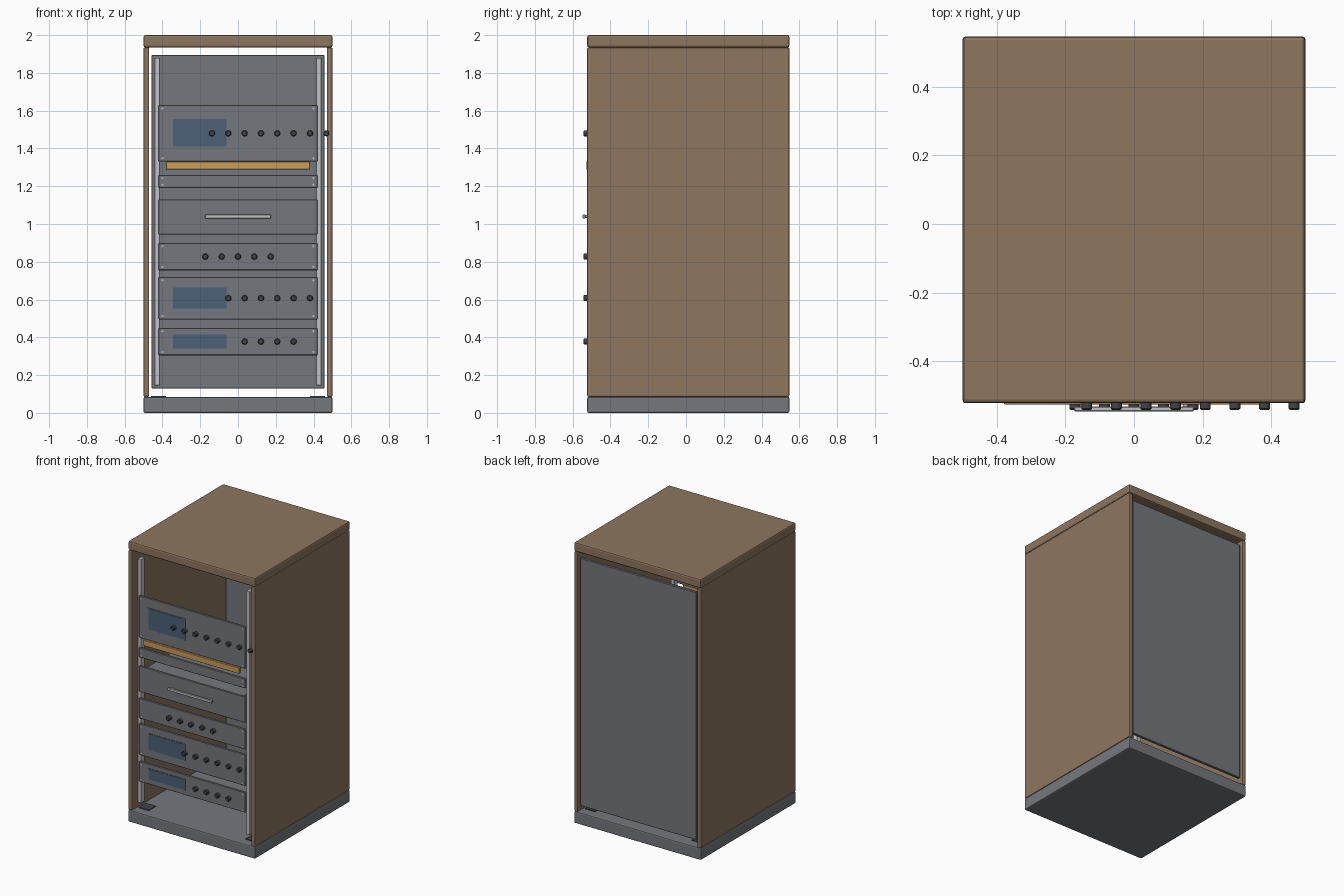
import bpy
import math

if "Cube" in bpy.data.objects:
    bpy.data.objects.remove(bpy.data.objects["Cube"], do_unlink=True)


def material(name, rgb):
    """Flat material from 0-255 display values, stored linear."""
    linear = [((c / 255 + 0.055) / 1.055) ** 2.4 for c in rgb] + [1]
    m = bpy.data.materials.new(name)
    m.use_nodes = True
    m.diffuse_color = linear
    m.node_tree.nodes["Principled BSDF"].inputs["Base Color"].default_value = linear
    return m


wood = material("brown wood", (141, 118, 95))
grey = material("grey metal", (116, 120, 125))
light = material("light metal", (192, 195, 198))
dark = material("dark plastic", (66, 68, 71))
glass = material("blue screen", (76, 97, 120))
amber = material("amber strip", (202, 156, 88))


def finish(obj, name, mat, bevel, segments=1):
    obj.name = name
    obj.data.materials.append(mat)
    if bevel:
        mod = obj.modifiers.new("Bevel", "BEVEL")
        mod.width = bevel
        mod.segments = segments
        mod.limit_method = "ANGLE"
    return obj


def box(name, x, y, z, mat, bevel=0.0, segments=1):
    """Box from (min, max) ranges on each axis."""
    bpy.ops.mesh.primitive_cube_add(size=1)
    obj = bpy.context.object
    for v in obj.data.vertices:
        for axis, (low, high) in enumerate((x, y, z)):
            v.co[axis] = low if v.co[axis] < 0 else high
    return finish(obj, name, mat, bevel, segments)


def stud(name, x, z, y, radius, mat, bevel=0.0):
    """Cylinder lying along y, between the two y values."""
    bpy.ops.mesh.primitive_cylinder_add(
        vertices=16, radius=radius, depth=y[1] - y[0],
        location=(x, sum(y) / 2, z), rotation=(math.pi / 2, 0, 0))
    obj = finish(bpy.context.object, name, mat, bevel)
    bpy.ops.object.shade_smooth_by_angle(angle=math.radians(30))
    return obj


# Cabinet shell, open at the front
FRONT, BACK = -0.523, 0.547
depth = (FRONT, BACK)
box("base", (-0.5, 0.5), depth, (0, 0.085), grey, 0.008, 2)
box("top_board", (-0.5, 0.5), depth, (1.935, 2), wood, 0.01, 2)
box("back_panel", (-0.458, 0.458), (0.517, 0.537), (0.13, 1.895), grey, 0.003)

# Sides, rails and floor plates come in pairs
for side, s in (("right", -1), ("left", 1)):
    def span(a, b):
        return tuple(sorted((s * a, s * b)))
    box(side + "_side", span(0.47, 0.5), depth, (0.085, 1.935), wood, 0.007, 2)
    box(side + "_rail", span(0.414, 0.442), (-0.5, -0.46), (0.145, 1.88), light, 0.002)
    for end, y in (("front", -0.42), ("back", 0.44)):
        box(f"{end}_{side}_floor_plate", span(0.38, 0.46),
            (y - 0.04, y + 0.04), (0.08, 0.09), dark)

# Rack units: name, bottom, top, screen, knob count, first knob x, screws
FACE = -0.515
PITCH = 0.0865
units = [
    ("bottom_unit", 0.305, 0.45, (0.342, 0.415), 4, 0.035, True),
    ("lower_unit", 0.495, 0.72, (0.552, 0.665), 6, -0.0515, True),
    ("control_unit", 0.755, 0.9, None, 5, -2 * PITCH, True),
    ("drawer", 0.945, 1.13, None, 0, 0, False),
    ("blank_unit", 1.19, 1.26, None, 0, 0, True),
    ("upper_unit", 1.33, 1.63, (1.41, 1.557), 8, -0.138, True),
]
for name, low, high, screen, knobs, first, screws in units:
    box(name + "_panel", (-0.42, 0.42), (FACE, -0.5), (low, high), grey, 0.003)
    if screen:
        a, b = screen
        box(name + "_bezel", (-0.35, -0.055), (FACE - 0.002, FACE),
            (a - 0.005, b + 0.005), grey)
        box(name + "_screen", (-0.343, -0.062), (FACE - 0.004, FACE), screen, glass)
    for i in range(knobs):
        stud(f"{name}_knob_{i + 1}", first + i * PITCH, (low + high) / 2,
             (-0.543, FACE), 0.016, dark, 0.004)
    if screws:
        for x in (-0.4, 0.4):
            for z in (low + 0.018, high - 0.018):
                stud(name + "_screw", x, z, (FACE - 0.003, FACE), 0.006, light)

# Drawer box and pull handle
box("drawer_box", (-0.38, 0.38), (-0.5, 0.2), (0.96, 1.115), grey)
box("drawer_handle", (-0.175, 0.175), (-0.547, -0.533), (1.03, 1.05), light, 0.003)
for x in (-0.15, 0.15):
    stud("handle_post", x, 1.04, (-0.535, FACE), 0.007, light)

# Amber strip under the upper unit
box("amber_strip", (-0.38, 0.38), (-0.527, -0.505), (1.288, 1.33), amber, 0.002)
